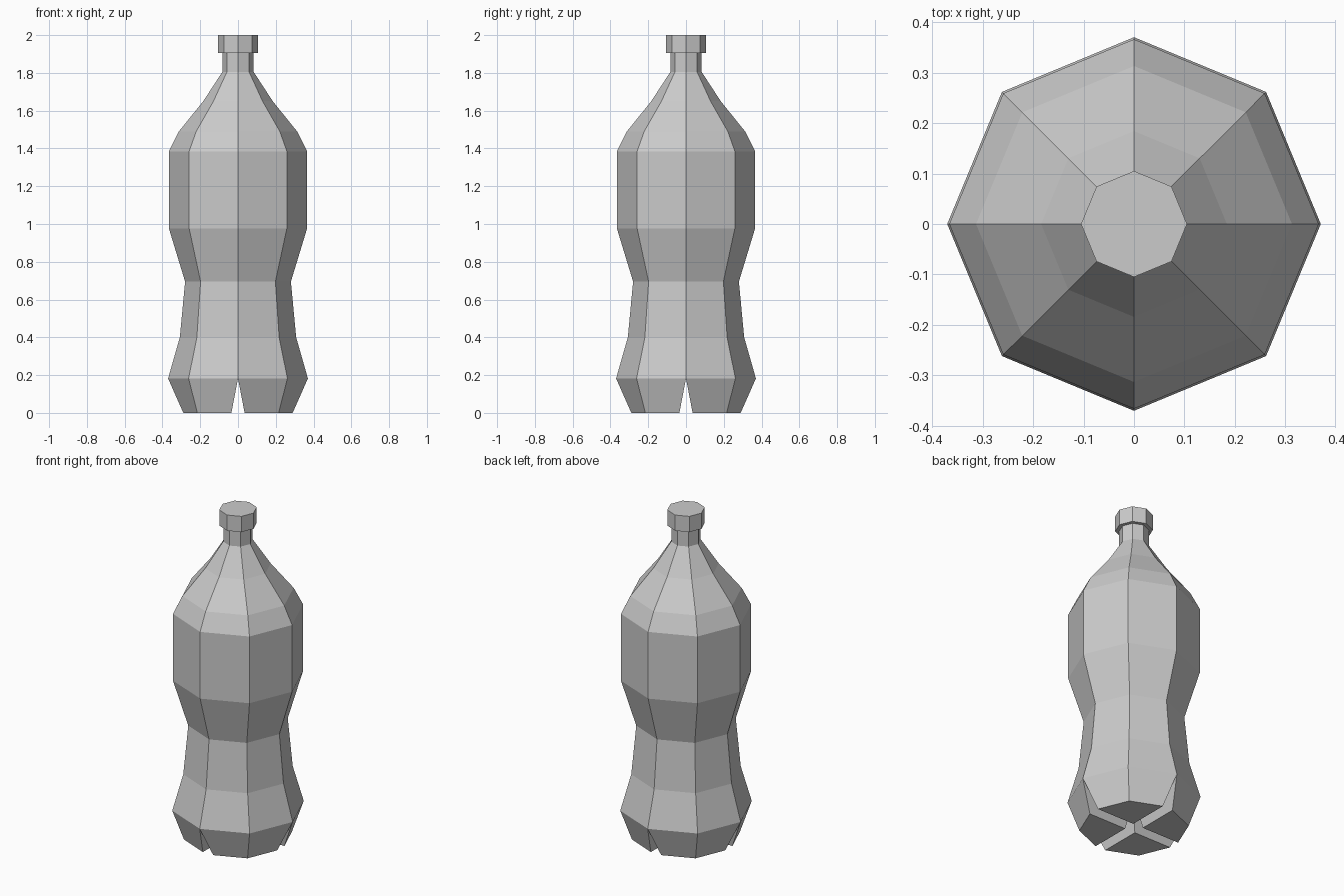
import bpy, bmesh
from math import cos, sin, pi

if "Cube" in bpy.data.objects:
    bpy.data.objects.remove(bpy.data.objects["Cube"])

SIDES = 8


def ring(bm, r, z):
    return [bm.verts.new((r * cos(2 * pi * i / SIDES), r * sin(2 * pi * i / SIDES), z))
            for i in range(SIDES)]


def lathe(bm, profile, cap_bottom=False, cap_top=False):
    rings = [ring(bm, r, z) for r, z in profile]
    for a, b in zip(rings, rings[1:]):
        for i in range(SIDES):
            j = (i + 1) % SIDES
            bm.faces.new((a[i], a[j], b[j], b[i]))
    if cap_bottom:
        bm.faces.new(rings[0][::-1])
    if cap_top:
        bm.faces.new(rings[-1])
    return rings


def finish(bm, name):
    bmesh.ops.remove_doubles(bm, verts=bm.verts, dist=1e-5)
    bmesh.ops.recalc_face_normals(bm, faces=bm.faces)
    mesh = bpy.data.meshes.new(name)
    bm.to_mesh(mesh)
    bm.free()
    obj = bpy.data.objects.new(name, mesh)
    bpy.context.collection.objects.link(obj)
    return obj


# Bottle body: eight-sided turned profile
bm = bmesh.new()
profile = [(0.37, 0.182), (0.308, 0.40), (0.28, 0.695), (0.366, 0.977), (0.366, 1.385),
           (0.313, 1.49), (0.184, 1.65), (0.083, 1.805), (0.083, 1.904)]
base = lathe(bm, profile, cap_top=True)[0]

# Four feet separated by V-shaped grooves that meet under the middle
centre = bm.verts.new((0, 0, 0.182))
half_groove, foot_r = 0.035, 0.304
edge = foot_r - half_groove * (2 ** 0.5 - 1)
corner = foot_r * cos(pi / 4)
foot = [(half_groove, half_groove), (edge, half_groove), (corner, corner), (half_groove, edge)]
for q in range(4):
    c, s = round(cos(q * pi / 2)), round(sin(q * pi / 2))
    low = [bm.verts.new((x * c - y * s, x * s + y * c, 0)) for x, y in foot]
    top = [centre] + [base[(2 * q + k) % SIDES] for k in range(3)]
    bm.faces.new(low[::-1])
    for i in range(4):
        j = (i + 1) % 4
        bm.faces.new((low[i], low[j], top[j], top[i]))
finish(bm, "bottle_body")

# Screw cap
bm = bmesh.new()
lathe(bm, [(0.105, 1.904), (0.105, 2.0)], cap_bottom=True, cap_top=True)
finish(bm, "bottle_cap")
